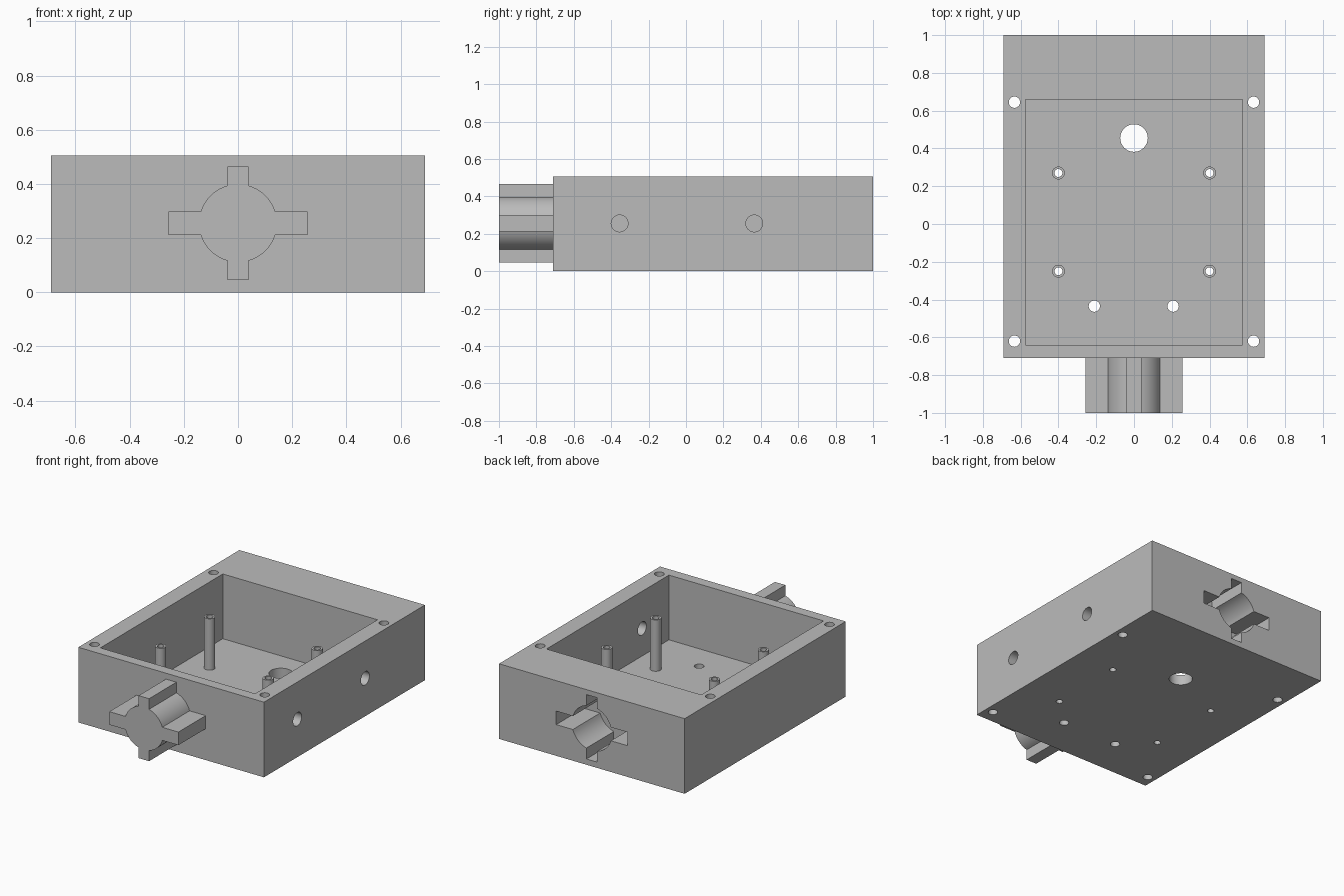
import bpy, bmesh
from math import sin, cos, asin, acos, pi, radians
from mathutils import Matrix, Vector

if "Cube" in bpy.data.objects:
    bpy.data.objects.remove(bpy.data.objects["Cube"])

grey = bpy.data.materials.new("mid grey")
grey.use_nodes = True
colour = (0.5, 0.5, 0.5, 1)
grey.diffuse_color = colour
grey.node_tree.nodes["Principled BSDF"].inputs["Base Color"].default_value = colour


def make_object(name, bm):
    bmesh.ops.recalc_face_normals(bm, faces=bm.faces)
    mesh = bpy.data.meshes.new(name)
    bm.to_mesh(mesh)
    bm.free()
    mesh.materials.append(grey)
    ob = bpy.data.objects.new(name, mesh)
    bpy.context.collection.objects.link(ob)
    return ob


def box(name, low, high):
    low, high = Vector(low), Vector(high)
    bm = bmesh.new()
    bmesh.ops.create_cube(bm, size=1, matrix=Matrix.Translation((low + high) / 2)
                          @ Matrix.Diagonal((*(high - low), 1)))
    return make_object(name, bm)


def cylinder(name, centre, radius, length, axis="Z"):
    turn = Matrix.Rotation(pi / 2, 4, "Y") if axis == "X" else Matrix()
    bm = bmesh.new()
    bmesh.ops.create_cone(bm, cap_ends=True, segments=32, radius1=radius, radius2=radius,
                          depth=length, matrix=Matrix.Translation(centre) @ turn)
    return make_object(name, bm)


def keyed_shaft(name, y0, y1, scale=1.0):
    """Round shaft with four rectangular keys, extruded along y."""
    r, half_x, half_z, key_x, key_z = [v * scale for v in (0.144, 0.257, 0.21, 0.039, 0.044)]
    a0, a1 = asin(key_z / r), acos(key_x / r)
    quarter = [(half_x, key_z)]
    quarter += [(r * cos(a), r * sin(a)) for a in (a0 + (a1 - a0) * i / 10 for i in range(11))]
    quarter.append((key_x, half_z))
    half = quarter + [(-x, z) for x, z in reversed(quarter)]
    outline = half + [(-x, -z) for x, z in half]
    bm = bmesh.new()
    face = bm.faces.new([bm.verts.new((x, y0, z + 0.255)) for x, z in outline])
    ends = bmesh.ops.extrude_face_region(bm, geom=[face])["geom"]
    bmesh.ops.translate(bm, vec=(0, y1 - y0, 0),
                        verts=[v for v in ends if isinstance(v, bmesh.types.BMVert)])
    return make_object(name, bm)


def cut(target, cutter):
    mod = target.modifiers.new("cut", "BOOLEAN")
    mod.operation, mod.solver, mod.object = "DIFFERENCE", "EXACT", cutter
    with bpy.context.temp_override(object=target, active_object=target):
        bpy.ops.object.modifier_apply(modifier=mod.name)
    bpy.data.objects.remove(cutter)


# Housing with its open cavity and rear socket
housing = box("housing", (-0.69, -0.71, 0), (0.69, 1, 0.505))
cut(housing, box("cavity_cutter", (-0.575, -0.64, 0.07), (0.575, 0.66, 0.6)))
cut(housing, keyed_shaft("socket_cutter", 0.71, 1.05, 1.03))

# Vertical holes: lid screws, cable hole, floor screws, post bores
posts = [(x, y) for x in (-0.4, 0.4) for y in (-0.25, 0.27)]
holes = [(x, y, 0.03) for x in (-0.633, 0.633) for y in (-0.62, 0.645)]
holes += [(0, 0.455, 0.073), (-0.21, -0.435, 0.03), (0.207, -0.435, 0.03)]
holes += [(x, y, 0.021) for x, y in posts]
for x, y, r in holes:
    cut(housing, cylinder("hole_cutter", (x, y, 0.25), r, 1))

# Holes through one side wall
for y in (-0.355, 0.365):
    cut(housing, cylinder("side_hole_cutter", (0.63, y, 0.255), 0.045, 0.3, "X"))

# Hollow mounting posts
parts = [housing]
for i, (x, y) in enumerate(posts):
    post = cylinder(f"mounting_post_{i + 1}", (x, y, 0.24), 0.034, 0.35)
    cut(post, cylinder("bore_cutter", (x, y, 0.25), 0.021, 1))
    parts.append(post)

# Front keyed plug
parts.append(keyed_shaft("front_plug", -1, -0.7))

for ob in bpy.context.view_layer.objects:
    ob.select_set(ob in parts)
bpy.context.view_layer.objects.active = housing
bpy.ops.object.shade_smooth_by_angle(angle=radians(30))
